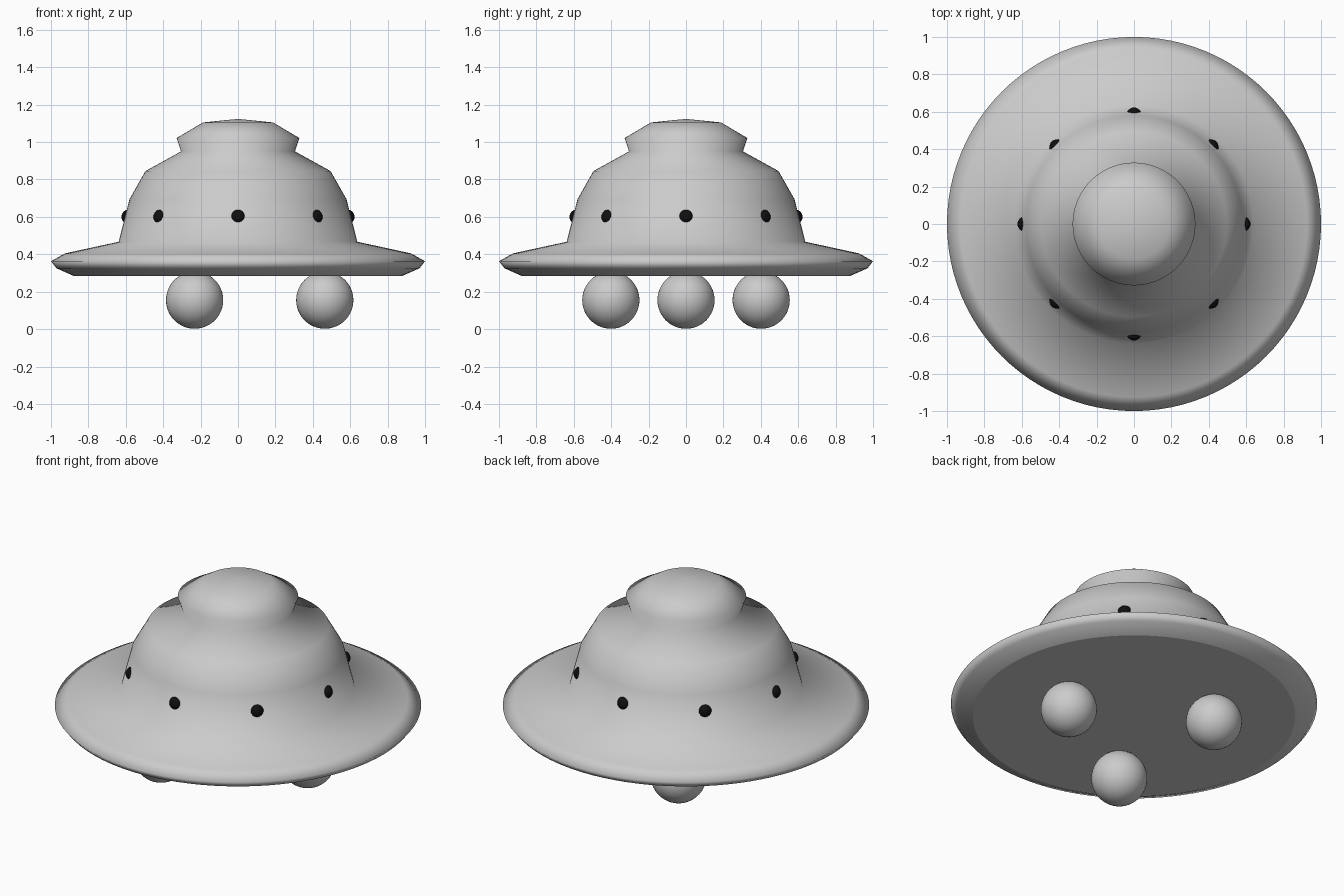
import bpy, bmesh
from math import cos, sin, pi, radians

if "Cube" in bpy.data.objects:
    bpy.data.objects.remove(bpy.data.objects["Cube"])

SEGS = 96


def lathe(name, profile):
    """Spin (radius, z) points from a flat base ring up to a closing apex."""
    bm = bmesh.new()
    rings = [[bm.verts.new((r * cos(2 * pi * i / SEGS), r * sin(2 * pi * i / SEGS), z))
              for i in range(SEGS)] for r, z in profile[:-1]]
    for low, high in zip(rings, rings[1:]):
        for i in range(SEGS):
            j = (i + 1) % SEGS
            bm.faces.new((low[i], low[j], high[j], high[i]))
    apex = bm.verts.new((0, 0, profile[-1][1]))
    for i in range(SEGS):
        bm.faces.new((rings[-1][i], rings[-1][(i + 1) % SEGS], apex))
    for f in bm.faces:
        f.smooth = True
    # flat underside with a crisp border
    base = bm.faces.new(rings[0][::-1])
    for e in base.edges:
        e.smooth = False
    mesh = bpy.data.meshes.new(name)
    bm.to_mesh(mesh)
    bm.free()
    obj = bpy.data.objects.new(name, mesh)
    bpy.context.collection.objects.link(obj)
    return obj


def ball(name, radius, loc, segs, material=None):
    bpy.ops.mesh.primitive_uv_sphere_add(segments=segs, ring_count=segs // 2,
                                         radius=radius, location=loc)
    obj = bpy.context.object
    obj.name = name
    bpy.ops.object.shade_smooth()
    if material:
        obj.data.materials.append(material)
    return obj


# saucer hull: underside, rim, brim, dome and overhanging cap
lathe("saucer_hull", [
    (0.88, 0.285), (0.97, 0.325), (1.0, 0.363), (0.925, 0.405),
    (0.638, 0.467), (0.58, 0.695), (0.495, 0.845),
    (0.305, 0.95), (0.328, 1.022), (0.187, 1.105), (0, 1.124)])

# three landing balls under the hull
for k in range(3):
    a = radians(120 * k)
    ball(f"landing_ball_{k + 1}", 0.153, (0.464 * cos(a), 0.464 * sin(a), 0.155), 48)

# eight black portholes around the dome
black = bpy.data.materials.new("porthole_black")
black.diffuse_color = (0.005, 0.005, 0.005, 1)
black.use_nodes = True
black.node_tree.nodes["Principled BSDF"].inputs["Base Color"].default_value = black.diffuse_color
for k in range(8):
    a = radians(45 * k)
    ball(f"porthole_{k + 1}", 0.04, (0.583 * cos(a), 0.583 * sin(a), 0.6), 24, black)
